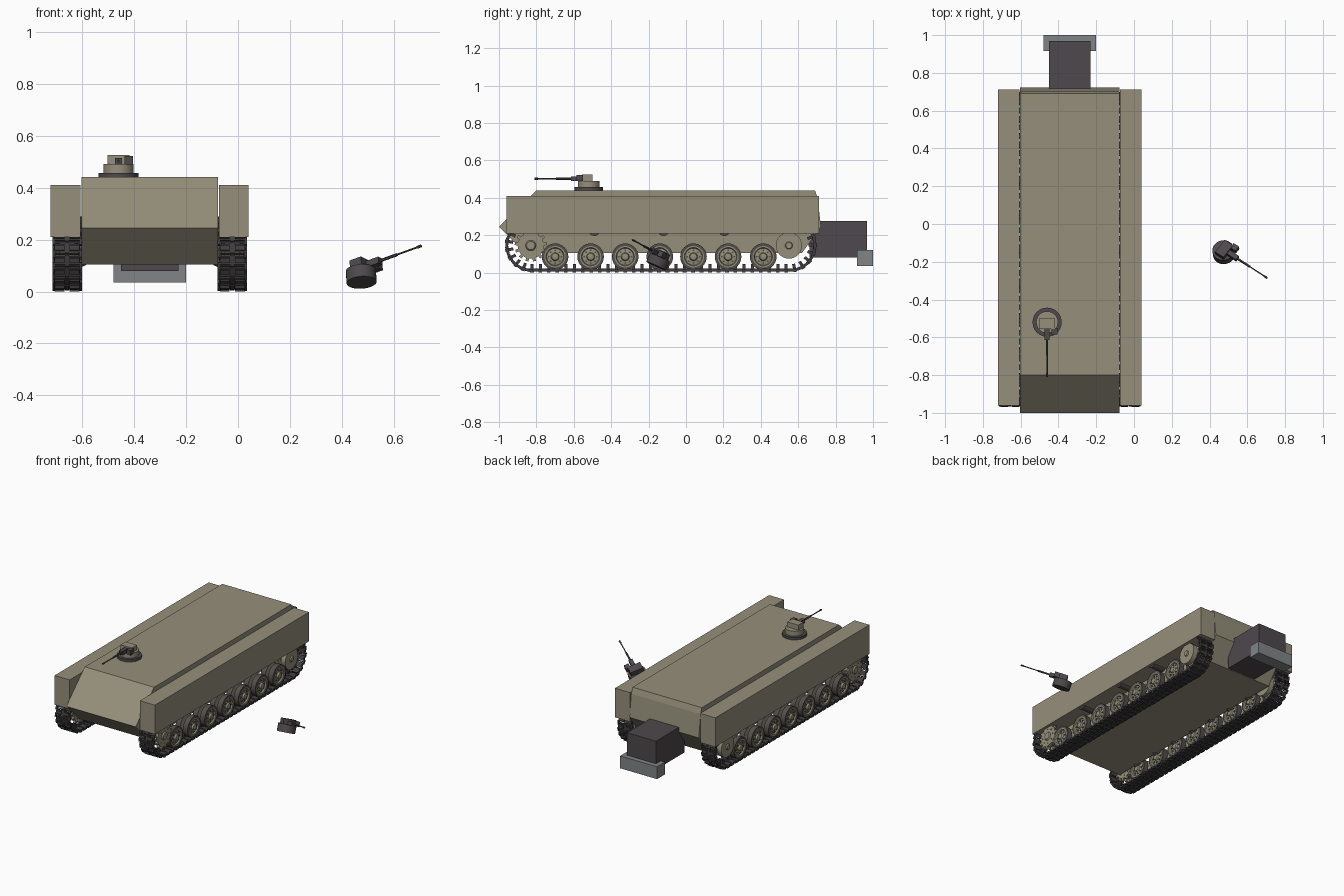
import bpy, bmesh, math
from mathutils import Matrix, Vector

if "Cube" in bpy.data.objects:
    bpy.data.objects.remove(bpy.data.objects["Cube"])


def material(name, r, g, b):
    m = bpy.data.materials.new(name)
    m.diffuse_color = (r, g, b, 1)
    m.use_nodes = True
    m.node_tree.nodes["Principled BSDF"].inputs["Base Color"].default_value = m.diffuse_color
    return m


OLIVE = material("dull_olive_paint", 0.30, 0.275, 0.195)
DARK = material("dark_grey_metal", 0.075, 0.065, 0.072)
TRACK = material("track_steel", 0.055, 0.049, 0.053)
RUBBER = material("tyre_rubber", 0.085, 0.078, 0.072)
GREY = material("light_grey_metal", 0.22, 0.235, 0.245)
MID = -0.34          # centre line of the vehicle
SIDE = 0.318         # offset of each track from the centre line


def finish(bm, name, mats, smooth=False):
    bmesh.ops.recalc_face_normals(bm, faces=bm.faces[:])
    me = bpy.data.meshes.new(name)
    bm.to_mesh(me)
    bm.free()
    for m in mats:
        me.materials.append(m)
    ob = bpy.data.objects.new(name, me)
    bpy.context.collection.objects.link(ob)
    if smooth:
        bpy.ops.object.select_all(action='DESELECT')
        ob.select_set(True)
        bpy.context.view_layer.objects.active = ob
        bpy.ops.object.shade_smooth_by_angle(angle=math.radians(30))
    return ob


def paint(verts, mat):
    for f in {f for v in verts for f in v.link_faces}:
        f.material_index = mat


def box(bm, lo, hi, mat=0, mtx=Matrix()):
    lo, hi = Vector(lo), Vector(hi)
    m = mtx @ Matrix.Translation((lo + hi) / 2) @ Matrix.Diagonal((*(hi - lo), 1))
    paint(bmesh.ops.create_cube(bm, size=1, matrix=m)['verts'], mat)


def rod(bm, a, b, r, mat=0, n=24):
    a, b = Vector(a), Vector(b)
    rot = (b - a).to_track_quat('Z', 'Y').to_matrix().to_4x4()
    m = Matrix.Translation((a + b) / 2) @ rot
    paint(bmesh.ops.create_cone(bm, cap_ends=True, segments=n, radius1=r, radius2=r,
                                depth=(b - a).length, matrix=m)['verts'], mat)


def prism(bm, profile, x0, x1):
    """Extrude a (y, z) outline along x."""
    f = bm.faces.new([bm.verts.new((x0, y, z)) for y, z in profile])
    ext = bmesh.ops.extrude_face_region(bm, geom=[f])['geom']
    bmesh.ops.translate(bm, vec=(x1 - x0, 0, 0),
                        verts=[g for g in ext if isinstance(g, bmesh.types.BMVert)])


def lathe(bm, profile, n=32, rubber_from=1.0):
    """Turn an (x, radius) outline about the x axis."""
    rings = []
    for x, r in profile:
        rings.append([bm.verts.new((x, r * math.cos(2 * math.pi * i / n),
                                    r * math.sin(2 * math.pi * i / n))) for i in range(n)])
    for k in range(len(rings) - 1):
        for i in range(n):
            j = (i + 1) % n
            f = bm.faces.new((rings[k][i], rings[k][j], rings[k + 1][j], rings[k + 1][i]))
            f.material_index = int((profile[k][1] + profile[k + 1][1]) / 2 > rubber_from)
    bm.faces.new(rings[0])
    bm.faces.new(rings[-1])


def place(ob, loc):
    """Linked copy of a part."""
    c = bpy.data.objects.new(ob.name, ob.data)
    c.location = loc
    bpy.context.collection.objects.link(c)


# hull
bm = bmesh.new()
prism(bm, [(-1.0, 0.245), (-0.80, 0.44), (0.69, 0.44), (0.703, 0.40), (0.722, 0.245),
           (0.62, 0.105), (-0.86, 0.105)], MID - 0.263, MID + 0.263)
finish(bm, "hull", [OLIVE])

# side sponsons over the tracks
for s, label in ((-1, "left"), (1, "right")):
    bm = bmesh.new()
    a, b = MID + s * 0.267, MID + s * 0.381
    box(bm, (min(a, b), -0.96, 0.21), (max(a, b), 0.712, 0.41))
    finish(bm, label + "_sponson", [OLIVE])

# rear box with its bumper block
bm = bmesh.new()
box(bm, (-0.45, 0.66, 0.08), (-0.23, 0.968, 0.275))
finish(bm, "rear_box", [DARK])
bm = bmesh.new()
box(bm, (-0.48, 0.915, 0.035), (-0.20, 1.0, 0.12))
finish(bm, "rear_bumper", [GREY])

# track loops, made of repeated shoes
Y0, Y1, ZC, R = -0.824, 0.555, 0.146, 0.131


def track_point(d):
    """Position, tangent and outward normal in (y, z) at distance d."""
    run, arc = Y1 - Y0, math.pi * R
    if d < run:
        return (Y0 + d, ZC - R), (1, 0), (0, -1)
    d -= run
    if d < arc:
        a = -math.pi / 2 + d / R
        c, s = math.cos(a), math.sin(a)
        return (Y1 + R * c, ZC + R * s), (-s, c), (c, s)
    d -= arc
    if d < run:
        return (Y1 - d, ZC + R), (-1, 0), (0, 1)
    a = math.pi / 2 + (d - run) / R
    c, s = math.cos(a), math.sin(a)
    return (Y0 + R * c, ZC + R * s), (-s, c), (c, s)


length, count = 2 * (Y1 - Y0) + 2 * math.pi * R, 79
bm = bmesh.new()
for i in range(count):
    (y, z), t, n = track_point(length * i / count)
    m = Matrix(((1, 0, 0, 0), (0, t[0], n[0], y), (0, t[1], n[1], z), (0, 0, 0, 1)))
    for s in (-1, 1):
        x = s * 0.029
        box(bm, (x - 0.021, -0.016, -0.005), (x + 0.021, 0.016, 0.006), 0, m)
        box(bm, (x - 0.019, -0.010, 0.005), (x + 0.019, 0.010, 0.014), 0, m)
        x = s * 0.052
        box(bm, (x - 0.005, 0.009, -0.006), (x + 0.005, 0.036, 0.008), 0, m)
    box(bm, (-0.008, -0.021, -0.006), (0.008, 0.021, 0.009), 0, m)
    box(bm, (-0.005, -0.008, -0.030), (0.005, 0.008, -0.005), 0, m)
    rod(bm, m @ Vector((-0.05, 0.0225, 0)), m @ Vector((0.05, 0.0225, 0)), 0.004, 0, 6)
track = finish(bm, "track", [TRACK])
track.location.x = MID - SIDE
place(track, (MID + SIDE, 0, 0))


def mirrored(half):
    return half + [(-x, r) for x, r in reversed(half)]


# road wheels with rubber rims, dished discs, hubs and bolts
bm = bmesh.new()
lathe(bm, mirrored([(0.054, 0.012), (0.052, 0.018), (0.041, 0.022), (0.037, 0.045),
                    (0.046, 0.049), (0.046, 0.057), (0.046, 0.071), (0.011, 0.071),
                    (0.011, 0.03)]), 32, 0.0575)
for s in (-1, 1):
    for k in range(8):
        a = math.pi * k / 4
        y, z = 0.034 * math.cos(a), 0.034 * math.sin(a)
        rod(bm, (s * 0.034, y, z), (s * 0.044, y, z), 0.005, 1, 8)
wheel = finish(bm, "road_wheel", [OLIVE, RUBBER], True)

# rear idler
bm = bmesh.new()
lathe(bm, mirrored([(0.052, 0.016), (0.044, 0.02), (0.044, 0.07), (0.012, 0.07), (0.012, 0.04)]))
idler = finish(bm, "idler_wheel", [OLIVE], True)

# toothed drive sprocket
bm = bmesh.new()
lathe(bm, mirrored([(0.052, 0.022), (0.044, 0.028), (0.044, 0.07), (0.028, 0.07), (0.028, 0.045)]))
for k in range(13):
    m = Matrix.Rotation(2 * math.pi * k / 13, 4, 'X')
    for s in (-1, 1):
        x = s * 0.036
        box(bm, (x - 0.007, -0.008, 0.06), (x + 0.007, 0.008, 0.086), 0, m)
for k in range(8):
    a = math.pi * k / 4
    y, z = 0.05 * math.cos(a), 0.05 * math.sin(a)
    rod(bm, (-0.048, y, z), (0.048, y, z), 0.004, 0, 8)
sprocket = finish(bm, "drive_sprocket", [OLIVE], True)

# return roller
bm = bmesh.new()
rod(bm, (-0.045, 0, 0), (0.045, 0, 0), 0.032)
roller = finish(bm, "return_roller", [RUBBER], True)

WHEELS = (-0.70, -0.51, -0.325, -0.14, 0.04, 0.225, 0.413)
spots = ([(wheel, y, 0.085) for y in WHEELS] + [(idler, 0.55, 0.145), (sprocket, -0.83, 0.145)]
         + [(roller, y, 0.228) for y in (-0.49, -0.12, 0.205)])
for ob, y, z in spots:
    for s in (-1, 1):
        place(ob, (MID + s * SIDE, y, z))
for ob in (wheel, idler, sprocket, roller):
    bpy.data.objects.remove(ob)

# axles joining the wheels to the hull
bm = bmesh.new()
for y, z in [(y, 0.085) for y in WHEELS] + [(0.55, 0.145), (-0.83, 0.145)]:
    rod(bm, (MID - SIDE, y, z), (MID - 0.25, y, z + 0.03), 0.014, 0, 12)
    rod(bm, (MID + SIDE, y, z), (MID + 0.25, y, z + 0.03), 0.014, 0, 12)
finish(bm, "axles", [DARK], True)


def gun_mount(name, paint_mat, matrix):
    """Round mount with a head box and a machine gun pointing to local -y."""
    bm = bmesh.new()
    rod(bm, (0, 0, -0.015), (0, 0, 0.036), 0.058, 0, 32)
    box(bm, (-0.043, -0.035, 0.03), (0.042, 0.02, 0.07))
    box(bm, (-0.013, -0.095, 0.034), (0.013, -0.02, 0.06), 1)
    box(bm, (0.024, -0.065, 0.034), (0.055, -0.03, 0.066), 1)
    rod(bm, (0, -0.175, 0.047), (0, -0.09, 0.047), 0.006, 1, 12)
    rod(bm, (0, -0.28, 0.047), (0, -0.17, 0.047), 0.0035, 1, 12)
    rod(bm, (0, -0.29, 0.047), (0, -0.27, 0.047), 0.0055, 1, 12)
    ob = finish(bm, name, [paint_mat, DARK], True)
    ob.matrix_world = matrix


# roof mount on its ring
bm = bmesh.new()
rod(bm, (-0.46, -0.52, 0.435), (-0.46, -0.52, 0.457), 0.077, 0, 32)
finish(bm, "roof_ring", [DARK], True)
gun_mount("roof_gun_mount", OLIVE, Matrix.Translation((-0.46, -0.52, 0.455)))

# loose mount lying tilted beside the vehicle
forward = Vector((0.80, -0.52, 0.29)).normalized()
up = Vector((-0.05, 0.40, 0.90))
up = (up - forward * up.dot(forward)).normalized()
right = (-forward).cross(up)
tilt = Matrix((right, -forward, up)).transposed().to_4x4()
tilt.translation = Vector((0.476, -0.16, 0.035)) + up * 0.015
gun_mount("loose_gun_mount", DARK, tilt)
